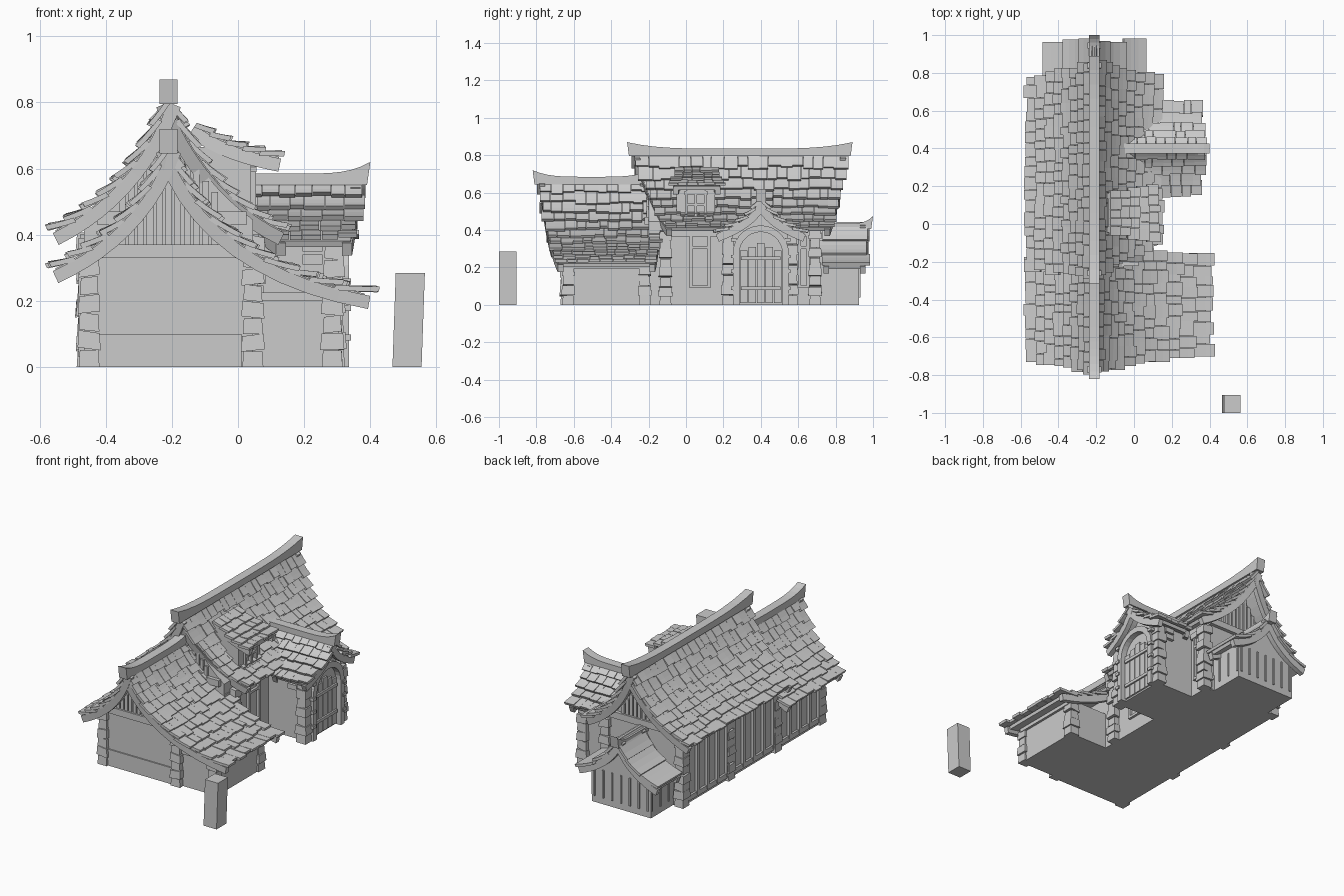
import bpy, bmesh, math, random
from mathutils import Vector

if "Cube" in bpy.data.objects:
    bpy.data.objects.remove(bpy.data.objects["Cube"])

random.seed(4)
R = random.uniform
RX = -0.21          # ridge line of the main building


def finish(name, bm):
    bmesh.ops.recalc_face_normals(bm, faces=bm.faces)
    me = bpy.data.meshes.new(name)
    bm.to_mesh(me)
    bm.free()
    ob = bpy.data.objects.new(name, me)
    bpy.context.collection.objects.link(ob)
    return ob


def loft(bm, rings):
    """Skin a list of equal-length point rings and cap both ends."""
    vs = [[bm.verts.new(p) for p in r] for r in rings]
    n = len(vs[0])
    for a, b in zip(vs, vs[1:]):
        for i in range(n):
            bm.faces.new((a[i], a[(i + 1) % n], b[(i + 1) % n], b[i]))
    bm.faces.new(vs[0])
    bm.faces.new(vs[-1])


def box(bm, x0, x1, y0, y1, z0, z1):
    loft(bm, [[(x0, y0, z), (x1, y0, z), (x1, y1, z), (x0, y1, z)] for z in (z0, z1)])


def boxes(name, items):
    bm = bmesh.new()
    for b in items:
        box(bm, *b)
    return finish(name, bm)


def bez(P, t, off=0.0):
    """Point on a cubic roof slope, pushed out along its normal."""
    f = lambda s: sum((Vector(p) * c for p, c in zip(P, (
        (1-s)**3, 3*s*(1-s)**2, 3*s*s*(1-s), s**3))), Vector((0, 0)))
    d = (f(t + .01) - f(t - .01)).normalized()
    return f(t) + Vector((-d.y, d.x)) * off


def slope_z(P, u):
    return min((abs(bez(P, i / 60).x - u), bez(P, i / 60).y) for i in range(61))[1]


def roof(name, m, P, rows, top, eave, w=0.06, barge=True, lift=0.03):
    """Rows of overlapping tiles on a swept slope; m maps (u, v, z) to the world."""
    bm = bmesh.new()
    span = lambda t: [top[i] + (eave[i] - top[i]) * t for i in (0, 1)]

    def strip(t0, t1, va, vb, o0, o1, th, n):
        rings = []
        for k in range(n + 1):
            f = k / n
            t, o = t0 + (t1 - t0) * f, o0 + (o1 - o0) * f
            lo, hi = bez(P, t, o - th), bez(P, t, o)
            a, b = va(t), vb(t)
            rings.append([m(lo.x, a, lo.y), m(lo.x, b, lo.y), m(hi.x, b, hi.y), m(hi.x, a, hi.y)])
        loft(bm, rings)

    # underlay and gable boards
    strip(0, .98, lambda t: span(t)[0] + .02, lambda t: span(t)[1] - .02, .004, .004, .02, 10)
    if barge:
        strip(0, 1, lambda t: span(t)[0] + .015, lambda t: span(t)[0] + .045, 0, 0, .04, 10)
        strip(0, 1, lambda t: span(t)[1] - .045, lambda t: span(t)[1] - .015, 0, 0, .04, 10)
    # tiles
    for r in range(rows):
        t0, t1 = r / rows, (r + 1) / rows
        a, b = span(t1)
        n = max(1, round((b - a) / w))
        cuts = [a + R(-.012, .012)] + [a + (b - a) * (i + R(-.2, .2)) / n for i in range(1, n)] + [b + R(-.012, .012)]
        for p, q in zip(cuts, cuts[1:]):
            o = R(-.003, .004)
            strip(max(0, t0 - .03), t1 + R(-.015, .025), lambda t: p + .001, lambda t: q - .001,
                  .010, lift + o, .016, 3)
    return finish(name, bm)


def ridge(name, m, v0, v1, z, up, w=.027, h=.04, up0=None):
    """Ridge beam whose ends sweep upward."""
    bm = bmesh.new()
    rings = []
    for k in range(17):
        s = k / 8 - 1
        e = (up if s > 0 or up0 is None else up0) * abs(s) ** 4
        v = v0 + (v1 - v0) * k / 16
        rings.append([m(-w, v, z), m(w, v, z), m(w, v + s * .01, z + h + e), m(-w, v + s * .01, z + h + e)])
    loft(bm, rings)
    return finish(name, bm)


def body(name, m, P, half, v0, v1, drop=.015):
    """House block with a gable that follows the roof slope."""
    side = [bez(P, t / 24) for t in range(25)]
    side = [(p.x, p.y - drop) for p in side if p.x < half] + [(half, slope_z(P, half) - drop), (half, 0)]
    poly = side + [(-u, z) for u, z in reversed(side[1:])]
    bm = bmesh.new()
    loft(bm, [[m(u, v, z) for u, z in poly] for v in (v0, v1)])
    return finish(name, bm)


def pillar(name, x, y, h, w=.032):
    """Stack of rough stones."""
    bm = bmesh.new()
    n = max(4, round(h / .052))
    for i in range(n):
        s = w * (1.0 if i % 2 else .84) * R(.95, 1.06) * (1.12 - .15 * i / n)
        z0, z1, k = h * i / n, h * (i + 1) / n - .003, R(-.006, .006)
        loft(bm, [[(x + a * s * g, y + b * s * g, max(0, z + a * k * (i > 0)))
                   for a, b in ((-1, -1), (1, -1), (1, 1), (-1, 1))] for z, g in ((z0, 1.05), (z1, .95))])
    finish(name, bm)


right = lambda u, v, z: (RX + u, v, z)
left = lambda u, v, z: (RX - u, v, z)
porch_b = lambda u, v, z: (v, .40 + u, z)
porch_f = lambda u, v, z: (v, .40 - u, z)

HI = [(0, .80), (.08, .60), (.20, .48), (.35, .405)]
LO = [(0, .66), (.07, .47), (.20, .36), (.35, .29)]
LONG = [(0, .66), (.08, .42), (.30, .27), (.61, .215)]
PORCH = [(0, .56), (.05, .46), (.13, .42), (.24, .375)]
BACK = [(0, .44), (.06, .31), (.15, .25), (.27, .205)]
DORM = [(.08, .73), (.17, .67), (.24, .65), (.34, .63)]

# roofs
for side, m in (("left", left), ("right", right)):
    roof("high_roof_" + side, m, HI, 8, (-.29, .87), (-.25 if side == "left" else -.12, .785))
    roof("back_roof_" + side, m, BACK, 3, (.72, .975), (.72, .975), w=.3, lift=.022)
roof("low_roof_left", left, LO, 8, (-.80, -.2), (-.735, -.18))
roof("low_roof_right", right, LONG, 11, (-.80, -.1), (-.70, -.15))
roof("porch_roof_back", porch_b, PORCH, 5, (-.08, .385), (.10, .36), w=.055)
roof("porch_roof_front", porch_f, PORCH, 5, (-.08, .385), (.10, .36), w=.055)
roof("dormer_roof", right, DORM, 5, (-.06, .18), (-.085, .2), w=.05, lift=.025)
ridge("high_ridge", right, -.305, .88, .795, .035)
ridge("low_ridge", right, -.81, -.2, .645, .035, up0=.035)
ridge("back_ridge", right, .70, .99, .405, .04, up0=0, h=.03)
ridge("porch_ridge", porch_b, -.06, .39, .55, .035, up0=0, h=.035)

# walls
body("high_house", right, HI, .255, -.2, .70)
body("low_house", right, LO, .255, -.65, -.15)
body("back_shed", right, BACK, .2, .65, .925)
body("porch_house", porch_b, PORCH, .17, .0, .285)
boxes("side_room", [(0, .305, -.64, -.2, 0, .225)])
boxes("dormer_house", [(-.18, .04, -.05, .155, .42, .665)])

# gable planks with tie beam, front and back
for name, P, y, s, zb in (("front", LO, -.65, -1, .37), ("back", HI, .70, 1, .47), ("upper", HI, -.2, -1, .47)):
    bars = []
    for i in range(-5, 6):
        u = i * .028
        z = slope_z(P, abs(u) + .012) - .02
        if z > zb:
            bars.append((RX + u - .010, RX + u + .010, *sorted((y, y + s * .012)), zb - .03, z))
    bars.append((RX - .215, RX + .235, *sorted((y, y + s * .022)), zb - .04, zb))
    bars.append((RX - .22, RX + .22, *sorted((y, y + s * .008)), 0, .10))
    boxes(name + "_gable_planks", bars)

# stone pillars
for i, (x, y, h) in enumerate([
        (-.45, -.64, .33), (.045, -.64, .35), (.285, -.63, .21), (.285, -.22, .21),
        (.05, -.11, .40), (.05, .69, .41), (.29, .225, .38), (.29, .565, .38),
        (-.455, -.2, .36), (-.455, .25, .41), (-.455, .69, .41)]):
    pillar("stone_pillar_%d" % i, x, y, h)

# left wall timber frame
frame = []
for y0, y1, h in ((-.61, -.23, .31), (-.17, .22, .41), (.28, .66, .41)):
    frame += [(-.478, -.46, y0, y1, z, z + .03) for z in (.02, h - .04)]
    frame += [(-.482, -.46, y0 + (y1 - y0) * k / 4 - .011, y0 + (y1 - y0) * k / 4 + .011, .03, h - .02) for k in range(5)]
boxes("left_timber_frame", frame)

# right wall panels
panels = [(.04, .064, -.08, .2, .365, .40), (.04, .064, .58, .67, .365, .40)]
for y0, y1 in ((.02, .13), (.60, .66)):
    panels += [(.04, .06, y0, y0 + .015, .1, .365), (.04, .06, y1 - .015, y1, .1, .365),
               (.04, .06, y0, y1, .30, .315), (.04, .06, y0, y1, .09, .105)]
boxes("right_wall_panels", panels)

# side room eave beam, porch brackets
boxes("side_room_beam", [(.29, .32, -.64, -.2, .195, .22), (.06, .29, -.65, -.62, .2, .225)])
boxes("porch_brackets", [(.195, .255, y, y + .03, z, z + .03) for y in (.20, .56) for z in (.31, .35)])


# arched doorway
def arch(r, base, cx=.40, spring=.275):
    pts = [(cx - r, base)] + [(cx - r * math.cos(a * math.pi / 14), spring + r * math.sin(a * math.pi / 14))
                              for a in range(15)]
    return pts + [(cx + r, base)]


bm = bmesh.new()
loft(bm, [[(.27, *a), (.335, *a), (.335, *b), (.27, *b)] for a, b in zip(arch(.115, 0), arch(.15, 0))])
finish("door_arch", bm)
bm = bmesh.new()
loft(bm, [[(x, y, z) for y, z in arch(.117, 0)] for x in (.28, .30)])
finish("door_leaf", bm)
boxes("door_boards", [(.29, .31, .40 + k * .045 - .02, .40 + k * .045 + .02, .01, .33 - abs(k) * .02) for k in range(-2, 3)]
      + [(.29, .32, .295, .505, z, z + .018) for z in (.08, .24)])
boxes("door_corner_blocks", [(.31, .342, y, y + .03, z, z + .018) for y in (.24, .53) for z in (.08, .17, .25, .34)])

# dormer window
boxes("dormer_window", [(.035, .055, y, y + .014, .47, .60) for y in (-.005, .046, .097)]
      + [(.035, .053, -.005, .11, .53, .542), (.03, .062, -.025, .13, .455, .475)])
bm = bmesh.new()
loft(bm, [[(x, -.012, .59), (x, .118, .59), (x, .118, .605), (x, .053, .635), (x, -.012, .605)] for x in (.03, .056)])
finish("window_head", bm)

# back shed battens
boxes("shed_battens", [(RX + k * .06 - .005, RX + k * .06 + .005, .92, .932, .04, .21) for k in range(-3, 4)]
      + [(RX - .205, RX + .205, .75 + k * .08, .76 + k * .08, .04, .19) for k in range(3)])

# free-standing post, slightly leaning
bm = bmesh.new()
loft(bm, [[(x, -1, z), (x + .088, -1, z), (x + .088, -.905, z), (x, -.905, z)] for x, z in ((.467, 0), (.477, .285))])
finish("leaning_post", bm)
